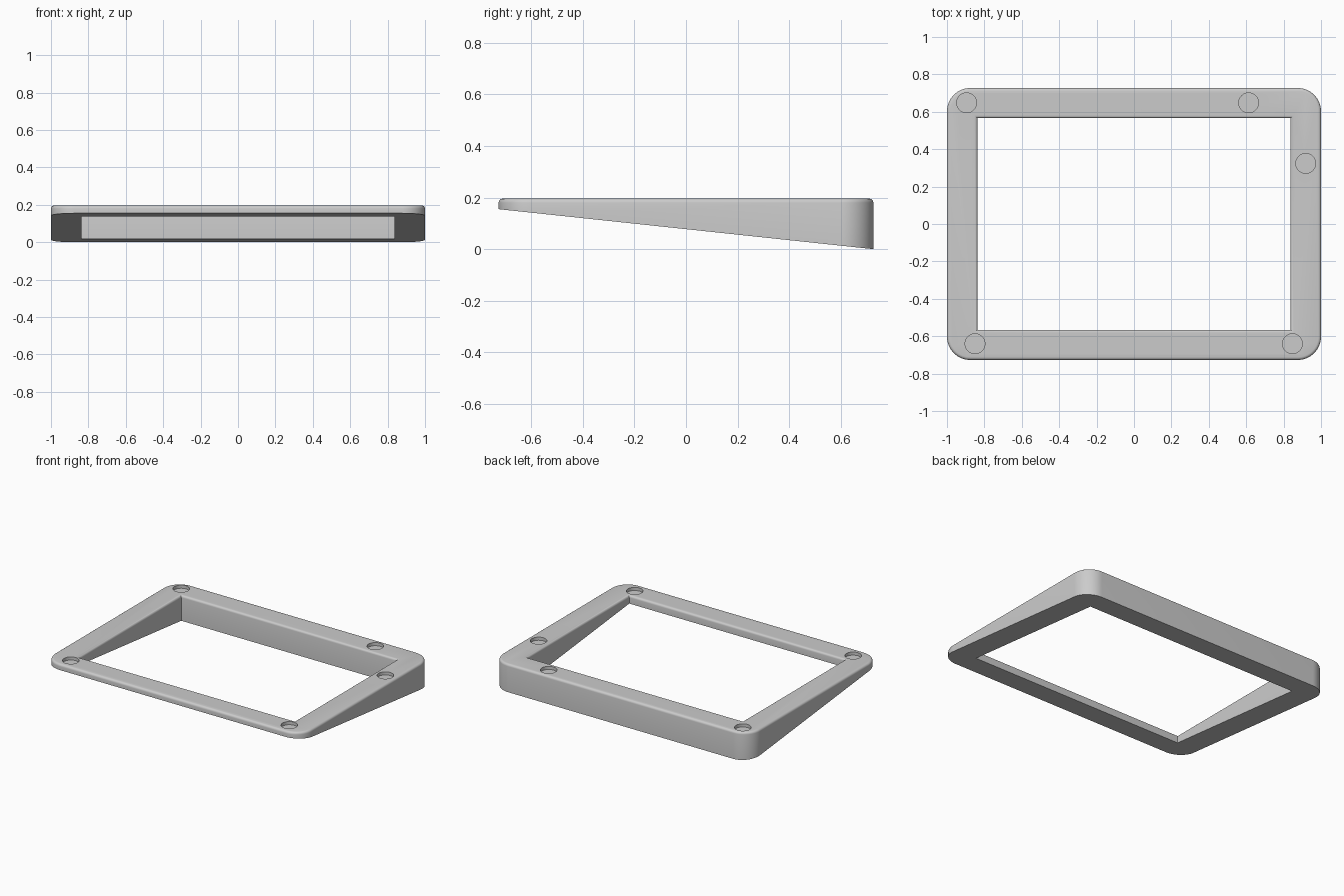
import bpy, bmesh, math

if "Cube" in bpy.data.objects:
    bpy.data.objects.remove(bpy.data.objects["Cube"], do_unlink=True)

HX, HY, TOP = 1.0, 0.727, 0.196      # outer half sizes and top height
FRONT_Z = 0.155                      # underside height at the front
CORNER, FILLET = 0.125, 0.016

grey = bpy.data.materials.new("plain grey")
grey.use_nodes = True
COLOUR = (0.6, 0.6, 0.6, 1)
grey.diffuse_color = COLOUR
grey.node_tree.nodes["Principled BSDF"].inputs["Base Color"].default_value = COLOUR


def underside(x, y):
    return FRONT_Z * (HY - y) / (2 * HY)


def prism(name, outline, low, high):
    """Vertical prism over an outline; low(x, y) gives the bottom height."""
    bm = bmesh.new()
    face = bm.faces.new([bm.verts.new((x, y, low(x, y))) for x, y in outline])
    upper = bmesh.ops.extrude_face_region(bm, geom=[face])["geom"]
    for v in upper:
        if isinstance(v, bmesh.types.BMVert):
            v.co.z = high
    bmesh.ops.recalc_face_normals(bm, faces=bm.faces)
    mesh = bpy.data.meshes.new(name)
    bm.to_mesh(mesh)
    bm.free()
    mesh.materials.append(grey)
    ob = bpy.data.objects.new(name, mesh)
    bpy.context.collection.objects.link(ob)
    return ob


def rounded_rect(hx, hy, r, steps=16):
    points = []
    for k, (sx, sy) in enumerate([(1, 1), (-1, 1), (-1, -1), (1, -1)]):
        for i in range(steps + 1):
            a = math.pi / 2 * (k + i / steps)
            points.append((sx * (hx - r) + r * math.cos(a), sy * (hy - r) + r * math.sin(a)))
    return points


def cut(ob, cutter):
    mod = ob.modifiers.new("cut", 'BOOLEAN')
    mod.operation, mod.solver, mod.object = 'DIFFERENCE', 'EXACT', cutter
    bpy.context.view_layer.objects.active = ob
    bpy.ops.object.modifier_apply(modifier=mod.name)
    bpy.data.objects.remove(cutter, do_unlink=True)


# Wedge-shaped frame with a rectangular opening
frame = prism("wedge_frame", rounded_rect(HX, HY, CORNER), underside, TOP)
ix, iy = 0.837, 0.566
opening = [(-ix, -iy), (ix, -iy), (ix, iy), (-ix, iy)]
cut(frame, prism("opening_cutter", opening, lambda x, y: -1, 1))

# Small fillet around the outer and inner top edges
bm = bmesh.new()
bm.from_mesh(frame.data)
rim = [e for e in bm.edges
       if all(v.co.z > TOP - 0.001 for v in e.verts) and e.calc_face_angle(0) > 0.5]
bmesh.ops.bevel(bm, geom=rim, offset=FILLET, segments=4, profile=0.5, affect='EDGES')
bm.to_mesh(frame.data)
bm.free()

# Shallow round recesses in the top
RADIUS, DEPTH = 0.053, 0.022
for cx, cy in [(-0.895, 0.648), (0.613, 0.648), (0.918, 0.324), (-0.85, -0.64), (0.847, -0.64)]:
    circle = [(cx + RADIUS * math.cos(i * math.tau / 40), cy + RADIUS * math.sin(i * math.tau / 40))
              for i in range(40)]
    cut(frame, prism("recess_cutter", circle, lambda x, y: TOP - DEPTH, TOP + 0.1))

bpy.ops.object.select_all(action='DESELECT')
frame.select_set(True)
bpy.context.view_layer.objects.active = frame
bpy.ops.object.shade_smooth_by_angle(angle=math.radians(30))
